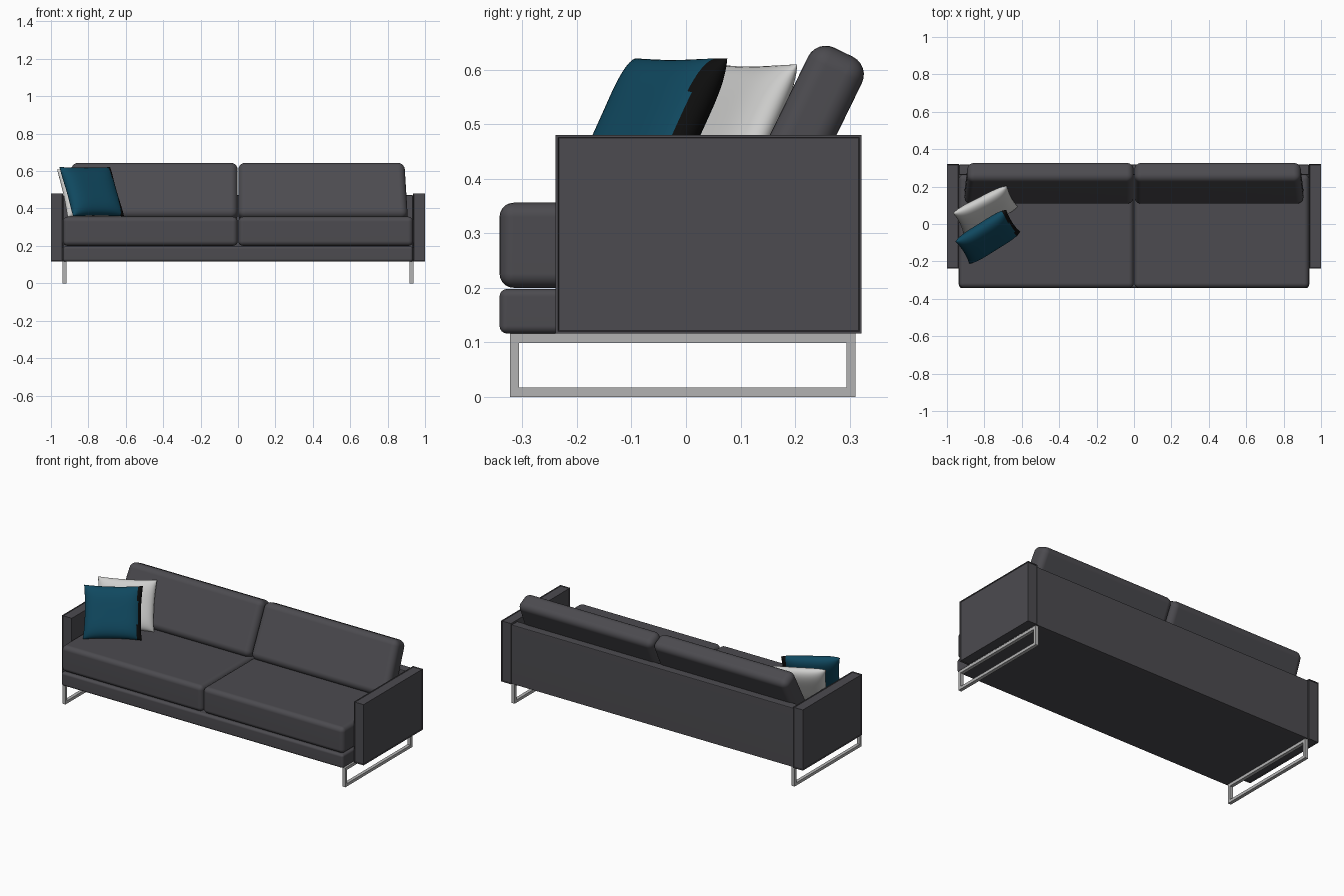
import bpy, bmesh, math
from mathutils import Matrix, Vector

if "Cube" in bpy.data.objects:
    bpy.data.objects.remove(bpy.data.objects["Cube"])


def material(name, rgb):
    m = bpy.data.materials.new(name)
    m.diffuse_color = (*rgb, 1)
    m.use_nodes = True
    m.node_tree.nodes["Principled BSDF"].inputs["Base Color"].default_value = m.diffuse_color
    return m


FABRIC = material("charcoal fabric", (0.072, 0.070, 0.079))
STEEL = material("brushed steel", (0.45, 0.45, 0.45))
TEAL = material("teal cloth", (0.005, 0.065, 0.115))
BLACK = material("black cloth", (0.004, 0.004, 0.004))
WHITE = material("off white cloth", (0.62, 0.62, 0.61))


def finish(bm, name, mats, angle=40, weighted=True):
    bmesh.ops.recalc_face_normals(bm, faces=bm.faces)
    me = bpy.data.meshes.new(name)
    bm.to_mesh(me)
    bm.free()
    for m in mats:
        me.materials.append(m)
    ob = bpy.data.objects.new(name, me)
    bpy.context.collection.objects.link(ob)
    bpy.ops.object.select_all(action='DESELECT')
    ob.select_set(True)
    bpy.context.view_layer.objects.active = ob
    bpy.ops.object.shade_smooth_by_angle(angle=math.radians(angle))
    if weighted:
        ob.modifiers.new("even_shading", 'WEIGHTED_NORMAL').keep_sharp = True
    return ob


def add_box(bm, lo, hi):
    lo, hi = Vector(lo), Vector(hi)
    mat = Matrix.Translation((lo + hi) / 2) @ Matrix.Diagonal((*(hi - lo), 1))
    return bmesh.ops.create_cube(bm, size=1, matrix=mat)["verts"]


def round_edges(bm, r, seg=5):
    bmesh.ops.bevel(bm, geom=bm.edges[:], offset=r, segments=seg, profile=0.5,
                    affect='EDGES', clamp_overlap=True)


def soft_box(name, lo, hi, r, seg=5):
    bm = bmesh.new()
    add_box(bm, lo, hi)
    round_edges(bm, r, seg)
    return finish(bm, name, [FABRIC])


# Base and back panel
soft_box("base", (-0.935, -0.342, 0.116), (0.935, 0.30, 0.198), 0.014, 4)
soft_box("back_panel", (-0.936, 0.262, 0.116), (0.936, 0.318, 0.472), 0.006, 2)

for s, side in ((-1, "left"), (1, "right")):
    # Seat cushion
    xs = sorted((s * 0.002, s * 0.936))
    soft_box(side + "_seat_cushion", (xs[0], -0.342, 0.2), (xs[1], 0.265, 0.356), 0.026)

    # Leaning back cushion, narrower at its outer top corner
    bm = bmesh.new()
    xs = sorted((s * 0.002, s * 0.908))
    for v in add_box(bm, (xs[0], -0.055, -0.325), (xs[1], 0.055, 0)):
        if v.co.z > -0.1 and abs(v.co.x) > 0.5:
            v.co.x = s * 0.89
    round_edges(bm, 0.036, 6)
    lean = Matrix.Translation((0, 0.289, 0.632)) @ Matrix.Rotation(math.radians(-26), 4, 'X')
    bmesh.ops.transform(bm, matrix=lean, verts=bm.verts)
    finish(bm, side + "_back_cushion", [FABRIC])

    # Arm with a raised seam border round each face
    bm = bmesh.new()
    xs = sorted((s * 0.935, s * 1.0))
    add_box(bm, (xs[0], -0.239, 0.116), (xs[1], 0.322, 0.48))
    bmesh.ops.recalc_face_normals(bm, faces=bm.faces)
    bmesh.ops.inset_individual(bm, faces=bm.faces[:], thickness=0.006, depth=0)
    panels = [f for f in bm.faces if all(len(e.link_faces) == 2 for e in f.edges)
              and f.calc_area() > 0.01]
    bmesh.ops.inset_individual(bm, faces=panels, thickness=0.002, depth=-0.003)
    finish(bm, side + "_arm", [FABRIC], 30, False)

    # Rectangular steel leg frame
    bm = bmesh.new()
    a, b = sorted((s * 0.918, s * 0.938))
    y0, y1, z1, t = -0.323, 0.311, 0.116, 0.017
    outer = [(y0, 0), (y1, 0), (y1, z1), (y0, z1)]
    inner = [(y0 + t, t), (y1 - t, t), (y1 - t, z1 - t), (y0 + t, z1 - t)]
    ring = [[bm.verts.new((x, y, z)) for y, z in loop]
            for x, loop in ((a, outer), (b, outer), (b, inner), (a, inner))]
    for k in range(4):
        for i in range(4):
            j, n = (i + 1) % 4, (k + 1) % 4
            bm.faces.new((ring[k][i], ring[k][j], ring[n][j], ring[n][i]))
    finish(bm, side + "_leg_frame", [STEEL], 30, False)


# Scatter pillows: puffed grids with pinched sides
def pillow(name, centre, turn, tilt, half_w, half_h, puff, mats, stripe=None):
    bm = bmesh.new()
    n = 28
    grid = {}
    for side in (-1, 1):
        for i in range(n + 1):
            for j in range(n + 1):
                u = math.sin(math.pi / 2 * (2 * i / n - 1))
                v = math.sin(math.pi / 2 * (2 * j / n - 1))
                rim = i in (0, n) or j in (0, n)
                if rim and side == 1:
                    grid[side, i, j] = grid[-1, i, j]
                    continue
                w = puff * math.sqrt(max(0, (1 - u ** 4) * (1 - v ** 4)))
                x = half_w * u * (1 - 0.05 * (1 - v * v))
                z = half_h * v * (1 - 0.05 * (1 - u * u))
                grid[side, i, j] = bm.verts.new((x, side * w, z))
        for i in range(n):
            for j in range(n):
                f = bm.faces.new([grid[side, i + p, j + q]
                                  for p, q in ((0, 0), (1, 0), (1, 1), (0, 1))])
                if stripe and f.calc_center_median().x > stripe * half_w:
                    f.material_index = 1
    place = (Matrix.Translation(centre) @ Matrix.Rotation(math.radians(turn), 4, 'Z')
             @ Matrix.Rotation(math.radians(-tilt), 4, 'X'))
    bmesh.ops.transform(bm, matrix=place, verts=bm.verts)
    finish(bm, name, mats, 180, False)


pillow("teal_pillow", (-0.782, -0.068, 0.49), 32, 28, 0.16, 0.148, 0.046, [TEAL, BLACK], 0.84)
pillow("white_pillow", (-0.795, 0.075, 0.482), 27, 26, 0.162, 0.142, 0.04, [WHITE])
